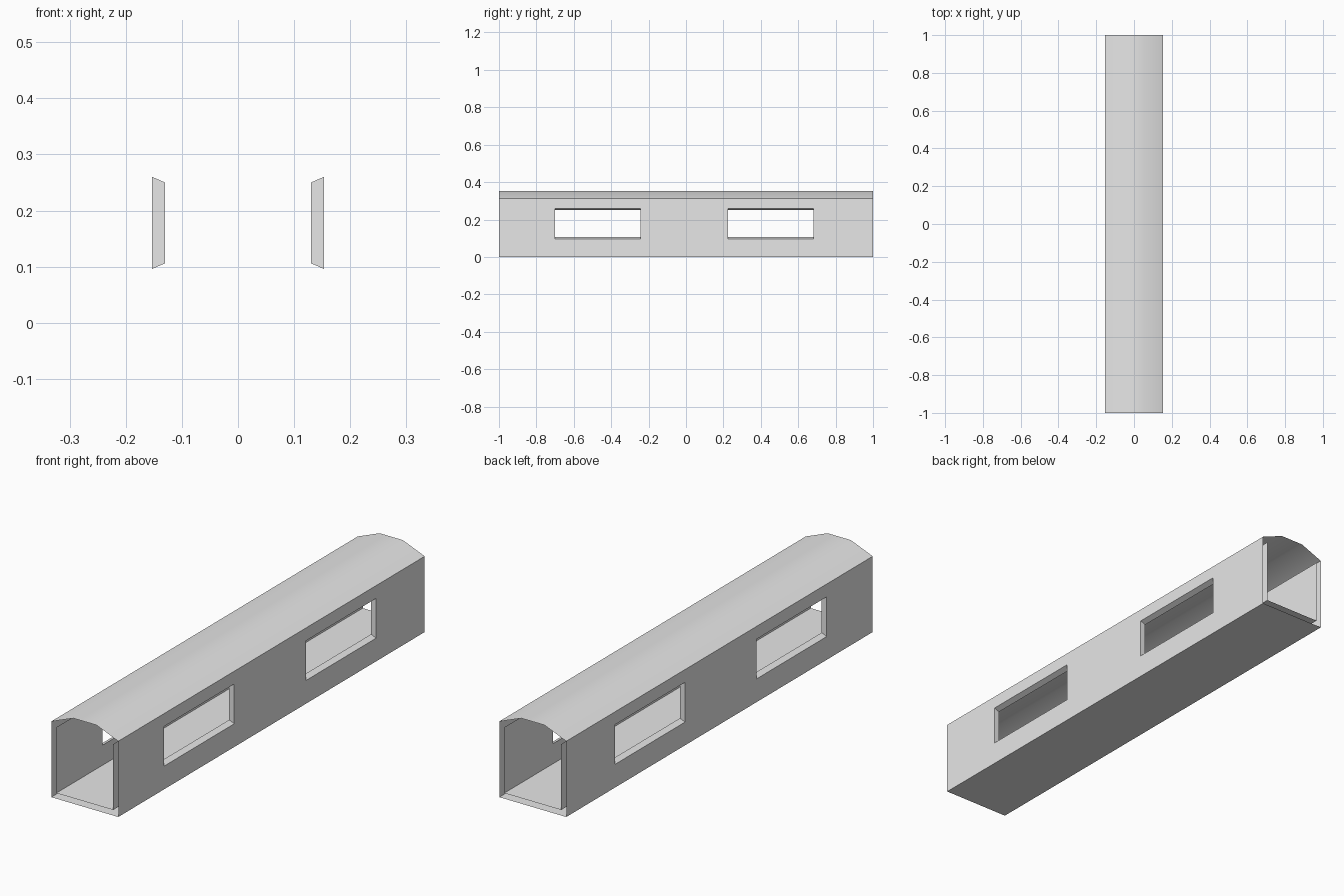
import bpy
import bmesh

if "Cube" in bpy.data.objects:
    bpy.data.objects.remove(bpy.data.objects["Cube"], do_unlink=True)

OUTER, INNER = 0.153, 0.13
WALL_TOP, INNER_TOP = 0.313, 0.295
FLOOR_Z = 0.023
WINDOWS = [(-0.70, -0.243), (0.225, 0.683)]

grey = bpy.data.materials.new("light grey")
grey.use_nodes = True
grey.diffuse_color = (0.8, 0.8, 0.8, 1)
grey.node_tree.nodes["Principled BSDF"].inputs["Base Color"].default_value = (0.8, 0.8, 0.8, 1)


def finish(name, bm, smooth=False):
    bmesh.ops.remove_doubles(bm, verts=bm.verts[:], dist=0.0001)
    mesh = bpy.data.meshes.new(name)
    bm.to_mesh(mesh)
    bm.free()
    mesh.materials.append(grey)
    for face in mesh.polygons:
        face.use_smooth = smooth
    obj = bpy.data.objects.new(name, mesh)
    bpy.context.collection.objects.link(obj)
    return obj


def quad(bm, points, flip=False):
    verts = [bm.verts.new(p) for p in points]
    bm.faces.new(verts[::-1] if flip else verts)


def sheet(name, profile, smooth=False):
    """Sweep an (x, z) profile along the full length."""
    bm = bmesh.new()
    for (x0, z0), (x1, z1) in zip(profile, profile[1:]):
        quad(bm, [(x0, -1, z0), (x1, -1, z1), (x1, 1, z1), (x0, 1, z0)])
    return finish(name, bm, smooth)


def wall_skin(bm, x, heights, flip):
    """One skin of a wall, leaving out the window cells."""
    ys = [-1] + [y for window in WINDOWS for y in window] + [1]
    for i, (y0, y1) in enumerate(zip(ys, ys[1:])):
        for j, (z0, z1) in enumerate(zip(heights, heights[1:])):
            if not (i % 2 == 1 and j == 1):
                quad(bm, [(x, y0, z0), (x, y1, z0), (x, y1, z1), (x, y0, z1)], flip)


def wall(name, side):
    bm = bmesh.new()
    out_z = [0, 0.096, 0.26, WALL_TOP]
    in_z = [FLOOR_Z, 0.106, 0.25, INNER_TOP]
    wall_skin(bm, side * OUTER, out_z, side < 0)
    wall_skin(bm, side * INNER, in_z, side > 0)
    # Bevelled window reveals between the two skins
    for y0, y1 in WINDOWS:
        def ring(x, zs):
            return [(side * x, y0, zs[1]), (side * x, y1, zs[1]),
                    (side * x, y1, zs[2]), (side * x, y0, zs[2])]
        a, b = ring(OUTER, out_z), ring(INNER, in_z)
        for k in range(4):
            n = (k + 1) % 4
            quad(bm, [a[k], a[n], b[n], b[k]], side > 0)
    return finish(name, bm)


# Side walls, each a double skin with open ends
wall("left_wall", 1)
wall("right_wall", -1)

# Floor skins
sheet("floor_underside", [(OUTER, 0), (-OUTER, 0)])
sheet("inner_floor", [(-INNER, FLOOR_Z), (INNER, FLOOR_Z)])

# Arched roof sheet
sheet("roof", [(-OUTER, WALL_TOP), (-0.053, 0.353), (0.053, 0.353), (OUTER, WALL_TOP)], smooth=True)
